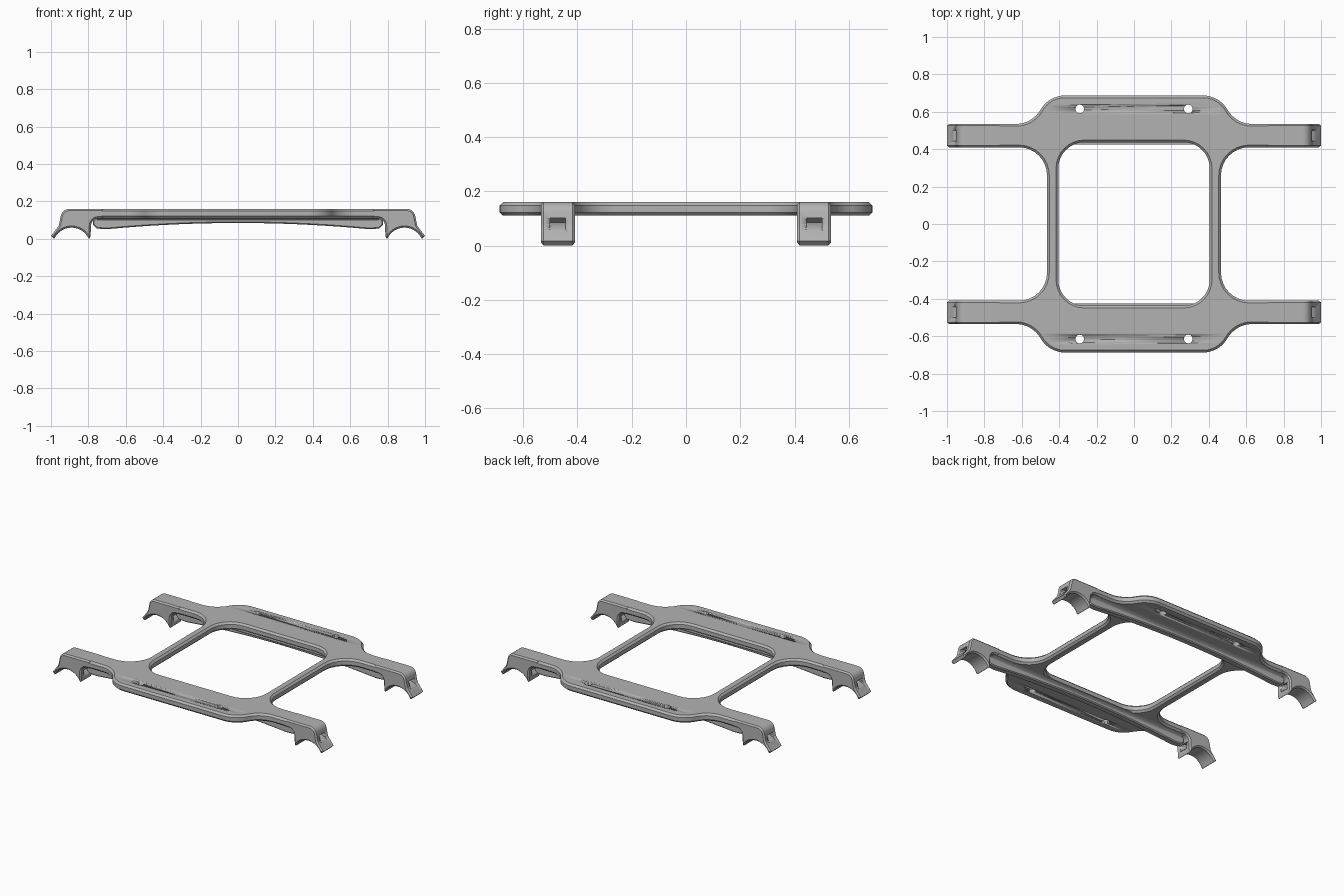
import bpy, bmesh
from math import pi, cos, sin
from mathutils import Matrix, Vector

cube = bpy.data.objects.get("Cube")
if cube:
    bpy.data.objects.remove(cube, do_unlink=True)

grey = bpy.data.materials.new("mid grey")
grey.use_nodes = True
COLOUR = (0.45, 0.45, 0.45, 1)
grey.diffuse_color = COLOUR
grey.node_tree.nodes["Principled BSDF"].inputs["Base Color"].default_value = COLOUR

# Local axes of a profile: flat, facing the front, facing the side
FLAT = Matrix.Identity(4)
FRONT = Matrix.Rotation(pi / 2, 4, 'X')
SIDE = Matrix(((0, 0, 1, 0), (1, 0, 0, 0), (0, 1, 0, 0), (0, 0, 0, 1)))


def arc(cx, cy, r, a0, a1, n=16):
    angles = [a0 + (a1 - a0) * i / n for i in range(n + 1)]
    return [(cx + r * cos(a), cy + r * sin(a)) for a in angles]


def rounded(corners, n=8):
    """Round each (x, y, radius) corner of a closed outline."""
    out = []
    for i, (x, y, r) in enumerate(corners):
        p = Vector((x, y))
        if not r:
            out.append((x, y))
            continue
        a = (Vector(corners[i - 1][:2]) - p).normalized()
        b = (Vector(corners[(i + 1) % len(corners)][:2]) - p).normalized()
        half = a.angle(b) / 2
        c = p + (a + b).normalized() * r / sin(half)
        start = p + a * r * cos(half) / sin(half) - c
        end = p + b * r * cos(half) / sin(half) - c
        for k in range(n + 1):
            t = k / n
            d = (start * sin((1 - t) * (pi / 2 - half) * 2)
                 + end * sin(t * (pi / 2 - half) * 2))
            out.append(tuple(c + d.normalized() * r))
    return out


def slab(name, loops, thickness, bevel=0.0, axes=FLAT, at=(0, 0, 0)):
    """Extrude closed loops into a chamfered solid centred on its plane."""
    cu = bpy.data.curves.new(name, 'CURVE')
    cu.dimensions, cu.fill_mode = '2D', 'BOTH'
    cu.extrude = thickness / 2 - bevel
    cu.bevel_depth, cu.bevel_resolution, cu.offset = bevel, 0, -bevel
    for loop in loops:
        s = cu.splines.new('POLY')
        s.points.add(len(loop) - 1)
        for pt, (x, y) in zip(s.points, loop):
            pt.co = (x, y, 0, 1)
        s.use_cyclic_u = True
    tmp = bpy.data.objects.new(name + "_outline", cu)
    bpy.context.collection.objects.link(tmp)
    deps = bpy.context.evaluated_depsgraph_get()
    me = bpy.data.meshes.new_from_object(tmp.evaluated_get(deps))
    bpy.data.objects.remove(tmp, do_unlink=True)
    bm = bmesh.new()
    bm.from_mesh(me)
    bmesh.ops.remove_doubles(bm, verts=bm.verts, dist=1e-5)
    bm.transform(Matrix.Translation(at) @ axes)
    bmesh.ops.recalc_face_normals(bm, faces=bm.faces)
    bm.to_mesh(me)
    bm.free()
    me.materials.clear()
    me.materials.append(grey)
    ob = bpy.data.objects.new(name, me)
    bpy.context.collection.objects.link(ob)
    bpy.ops.object.select_all(action='DESELECT')
    ob.select_set(True)
    bpy.context.view_layer.objects.active = ob
    bpy.ops.object.shade_smooth_by_angle(angle=pi / 7)
    return ob


ARM_Y, ARM_W = 0.4725, 0.125
TOP, UNDER = 0.16, 0.11

# Frame plate: one quarter of the outline, mirrored, with window and holes
quarter = [(0.465, 0.41, 0.15), (0.78, 0.41, 0), (0.78, 0.535, 0),
           (0.545, 0.535, 0.15), (0.455, 0.687, 0.15)]
half = quarter + [(-x, y, r) for x, y, r in reversed(quarter)]
outline = half + [(x, -y, r) for x, y, r in reversed(half)]
window = [(0.405, -0.437, 0.14), (0.405, 0.437, 0.14),
          (-0.405, 0.437, 0.14), (-0.405, -0.437, 0.14)]
holes = [arc(sx * 0.29, sy * 0.615, 0.023, 0, 2 * pi, 24)[:-1]
         for sx in (-1, 1) for sy in (-1, 1)]
plate = slab("frame_plate", [rounded(outline), rounded(window)],
             TOP - UNDER, 0.012, at=(0, 0, (TOP + UNDER) / 2))
hole_cutter = slab("hole_cutter", holes, 0.4)

# Saddle clip, with an arched strap tunnel above its cradle
CX, CZ = 0.89, -0.04
clip_side = (arc(CX, CZ, 0.1, pi - 0.46, 0.46, 20)
             + rounded([(0.985, 0.001, 0), (1.0, 0.016, 0), (0.958, 0.07, 0.05),
                        (0.94, TOP, 0.045), (0.72, TOP, 0), (0.72, UNDER, 0),
                        (0.785, UNDER, 0.04), (0.788, 0.015, 0), (0.795, 0.001, 0)]))
tunnel_side = arc(CX, CZ, 0.155, 0, pi, 24) + arc(CX, CZ, 0.125, pi, 0, 24)


def flip(loop, s):
    return [(s * x, z) for x, z in loop]


def cut(ob, cutter):
    mod = ob.modifiers.new("cut", 'BOOLEAN')
    mod.operation, mod.solver, mod.object = 'DIFFERENCE', 'EXACT', cutter
    cutter.hide_render = True
    cutter.hide_set(True)


cut(plate, hole_cutter)
for sy, row in ((-1, "front"), (1, "back")):
    y = sy * ARM_Y
    for sx, side in ((-1, "right"), (1, "left")):
        clip = slab(f"{row}_{side}_clip", [flip(clip_side, sx)], ARM_W, 0.009, FRONT, (0, y, 0))
        tunnel = slab(f"{row}_{side}_tunnel_cutter", [flip(tunnel_side, sx)],
                      0.056, 0, FRONT, (0, y, 0))
        cut(clip, tunnel)

    # Stiffening rib, shallower at mid span, with a flared root
    belly = [(x / 10, 0.085 - 0.035 * (x / 7.2) ** 2) for x in range(-7, 8)]
    rib_side = ([(-0.74, 0.125), (-0.775, 0.1), (-0.775, 0.075), (-0.755, 0.055)]
                + belly + [(0.755, 0.055), (0.775, 0.075), (0.775, 0.1), (0.74, 0.125)])
    slab(f"{row}_rib", [rib_side], 0.045, 0.006, FRONT, (0, y, 0))
    root = [(-0.047, 0.115), (-0.047, UNDER), (-0.033, 0.106), (-0.025, 0.1), (-0.02, 0.09)]
    slab(f"{row}_rib_root", [root + flip(reversed(root), -1)], 1.5, 0, SIDE, (0, y, 0))
